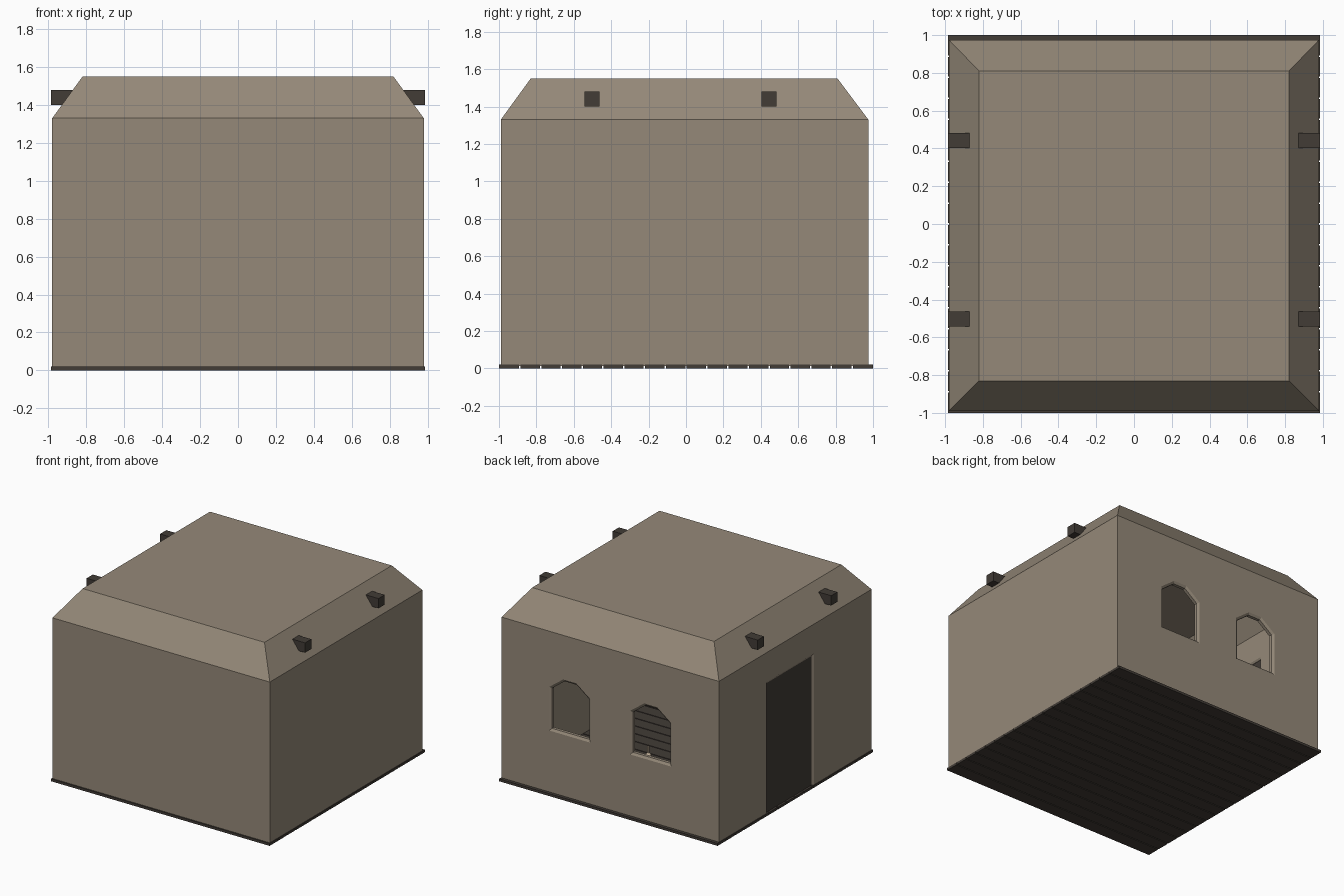
import bpy, bmesh, math

if "Cube" in bpy.data.objects:
    bpy.data.objects.remove(bpy.data.objects["Cube"])


def material(name, rgb):
    m = bpy.data.materials.new(name)
    m.diffuse_color = (*rgb, 1)
    m.use_nodes = True
    m.node_tree.nodes["Principled BSDF"].inputs["Base Color"].default_value = m.diffuse_color
    return m


PLASTER = material("plaster", (0.30, 0.25, 0.19))
WOOD = material("dark_wood", (0.054, 0.045, 0.037))
CLAY = material("clay", (0.60, 0.48, 0.35))


def finish(name, bm, mat):
    bmesh.ops.recalc_face_normals(bm, faces=bm.faces)
    mesh = bpy.data.meshes.new(name)
    bm.to_mesh(mesh)
    bm.free()
    mesh.materials.append(mat)
    ob = bpy.data.objects.new(name, mesh)
    bpy.context.collection.objects.link(ob)
    return ob


def loft(name, rings, mat, cap_start=True, cap_end=True):
    bm = bmesh.new()
    loops = [[bm.verts.new(p) for p in r] for r in rings]
    n = len(loops[0])
    for a, b in zip(loops, loops[1:]):
        for i in range(n):
            j = (i + 1) % n
            bm.faces.new((a[i], a[j], b[j], b[i]))
    if cap_start:
        bm.faces.new(loops[0][::-1])
    if cap_end:
        bm.faces.new(loops[-1])
    return finish(name, bm, mat)


def rect(x0, x1, y0, y1, z):
    return [(x0, y0, z), (x1, y0, z), (x1, y1, z), (x0, y1, z)]


def box(name, x0, x1, y0, y1, z0, z1, mat):
    return loft(name, [rect(x0, x1, y0, y1, z0), rect(x0, x1, y0, y1, z1)], mat)


def apply(ob, mod):
    bpy.context.view_layer.objects.active = ob
    bpy.ops.object.modifier_apply(modifier=mod.name)


# Hollow walls with sloped roof edge
house = loft("house_shell", [
    rect(-0.98, 0.98, -0.99, 0.975, 0.012),
    rect(-0.98, 0.98, -0.99, 0.975, 1.33),
    rect(-0.82, 0.82, -0.83, 0.81, 1.55)], PLASTER, cap_start=False)
THICK = 0.05
solid = house.modifiers.new("thickness", 'SOLIDIFY')
solid.thickness = THICK
solid.offset = -1
solid.use_even_offset = True
apply(house, solid)


def cut_opening(profile, to_world):
    """Cut an opening with a chamfered rim; profile is (across, height)."""
    us, zs = zip(*profile)
    cu, cz = (min(us) + max(us)) / 2, (min(zs) + max(zs)) / 2
    hu, hz = max(us) - cu, max(zs) - cz
    rim = 0.018
    rings = []
    for depth, inset in ((-0.05, 0), (0, 0), (0.012, rim), (THICK - 0.012, rim),
                         (THICK, 0), (0.15, 0)):
        rings.append([to_world(cu + (u - cu) * (1 - inset / hu),
                               cz + (z - cz) * (1 - inset / hz), depth)
                      for u, z in profile])
    cutter = loft("opening_cutter", rings, PLASTER)
    cutter.hide_render = True
    cut = house.modifiers.new("opening", 'BOOLEAN')
    cut.operation = 'DIFFERENCE'
    cut.solver = 'EXACT'
    cut.object = cutter
    apply(house, cut)
    bpy.data.objects.remove(cutter)


# Two arched windows in the back wall
for cx in (-0.365, 0.365):
    arch = [(-0.187, 0.52), (0.187, 0.52), (0.187, 0.875), (0.06, 0.97),
            (-0.06, 0.97), (-0.187, 0.875)]
    cut_opening([(cx + u, z) for u, z in arch],
                lambda u, z, d: (u, 0.975 - d, z))

# Doorway in the left wall, with a recessed door
cut_opening([(-0.25, -0.1), (0.365, -0.1), (0.365, 1.09), (-0.25, 1.09)],
            lambda u, z, d: (-0.98 + d, u, z))
box("door", -0.968, -0.945, -0.235, 0.35, 0.015, 1.075, WOOD)

# Floor planks
COUNT = 18
pitch = 2 / COUNT
for i in range(COUNT):
    y = -1 + pitch * i
    gap = 0.004
    box("floor_plank", -0.985, 0.985, y + (gap if i else 0),
        y + pitch - (gap if i < COUNT - 1 else 0), 0, 0.02, WOOD)

# Roof beams whose ends stick out through the slopes
for y in (-0.503, 0.443):
    box("roof_beam", -0.985, 0.985, y - 0.04, y + 0.04, 1.40, 1.48, WOOD)

# Small bottle standing on the floor
rings = []
for r, z in ((0.022, 0.02), (0.026, 0.035), (0.022, 0.055), (0.008, 0.07), (0.008, 0.12)):
    rings.append([(0.284 + r * math.cos(k * math.pi / 4),
                   0.08 + r * math.sin(k * math.pi / 4), z) for k in range(8)])
loft("bottle", rings, CLAY)
